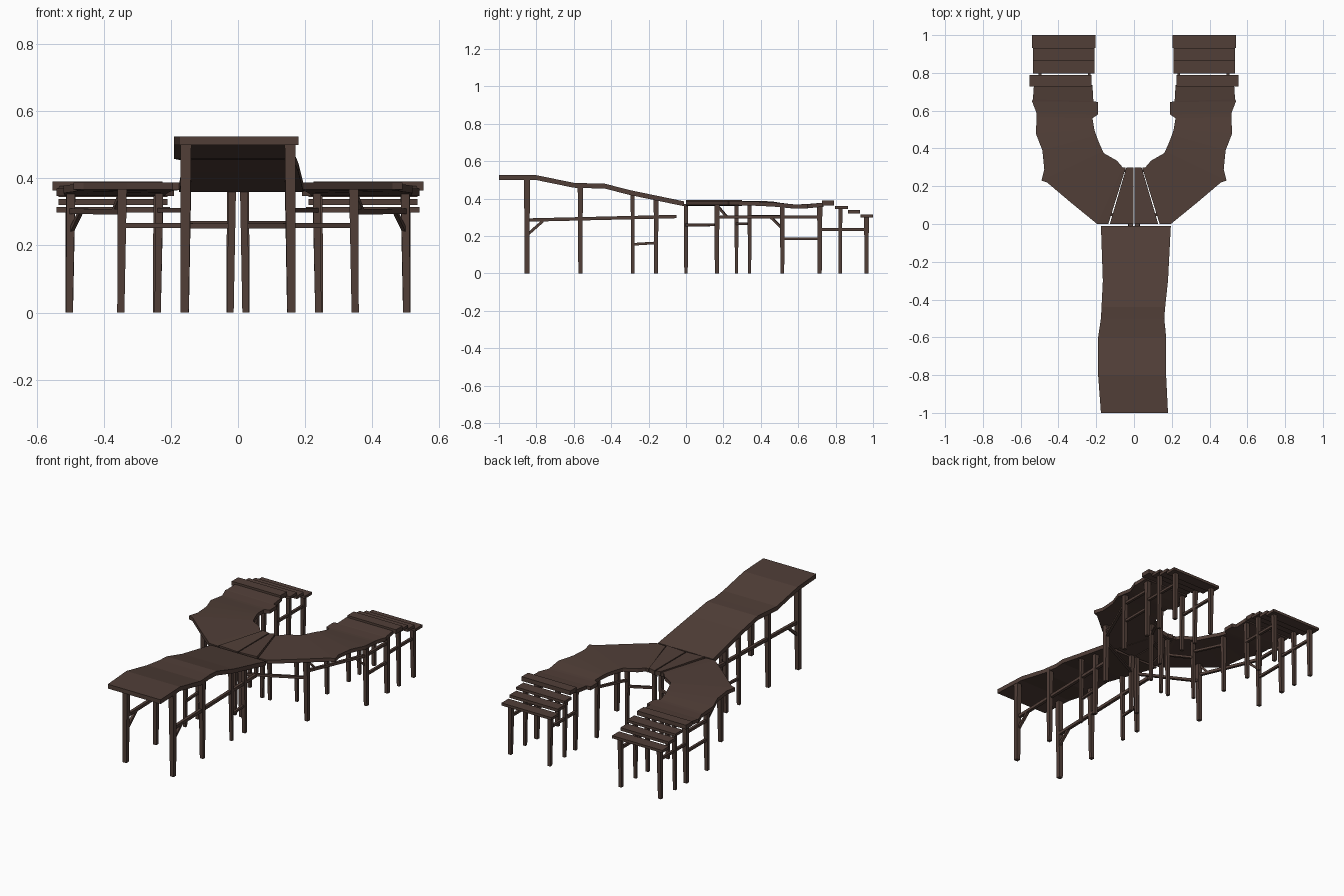
import bpy, bmesh
from mathutils import Vector

wood = bpy.data.materials.new("dark brown wood")
wood.diffuse_color = (0.082, 0.049, 0.039, 1)


def finish(bm, name, mirror):
    bmesh.ops.recalc_face_normals(bm, faces=bm.faces)
    me = bpy.data.meshes.new(name)
    bm.to_mesh(me)
    bm.free()
    me.materials.append(wood)
    ob = bpy.data.objects.new(name, me)
    bpy.context.collection.objects.link(ob)
    if mirror:
        m = ob.modifiers.new("mirror", 'MIRROR')
        m.use_mirror_merge = False
    return ob


def loft(bm, rings):
    """Join rings of four points into a closed solid."""
    vs = [[bm.verts.new(p) for p in r] for r in rings]
    for a, b in zip(vs, vs[1:]):
        for i in range(4):
            j = (i + 1) % 4
            bm.faces.new((a[i], a[j], b[j], b[i]))
    bm.faces.new(vs[0])
    bm.faces.new(vs[-1])


def deck(name, rows, thick, mirror=True):
    """rows: (x1, y1, x2, y2, z top) across the walkway."""
    bm = bmesh.new()
    loft(bm, [[(a, b, z), (c, d, z), (c, d, z - thick), (a, b, z - thick)]
              for a, b, c, d, z in rows])
    return finish(bm, name, mirror)


def leg(name, x, y, top, w):
    bm = bmesh.new()

    def ring(r, z, dx=0):
        return [(x + dx + i * r, y + j * r, z)
                for i, j in ((-1, -1), (1, -1), (1, 1), (-1, 1))]
    loft(bm, [ring(w * 0.38, 0, 0.004), ring(w * 0.5, top)])
    return finish(bm, name, True)


def beam(name, p, q, w=0.014):
    bm = bmesh.new()
    p, q = Vector(p), Vector(q)
    d = (q - p).normalized()
    s = d.cross(Vector((0, 0, 1))).normalized() * w / 2
    u = s.cross(d).normalized() * w / 2
    loft(bm, [[c + s + u, c - s + u, c - s - u, c + s - u] for c in (p, q)])
    return finish(bm, name, True)


# Sloping stem walkway
deck("stem_deck", [
    (-.175, -1, .18, -1, .525), (-.19, -.8, .17, -.8, .525),
    (-.19, -.6, .17, -.6, .484), (-.175, -.5, .16, -.5, .481),
    (-.172, -.44, .165, -.44, .481), (-.165, -.3, .18, -.3, .445),
    (-.175, -.01, .195, -.01, .385)], .026, False)

# Wedge board at the fork, then the curved branch
deck("fork_wedge_board", [(.003, .30, .003, 0, .386), (.04, .30, .128, 0, .392)], .026)
deck("branch_deck", [
    (.043, .30, .136, 0, .386), (.06, .30, .195, 0, .388),
    (.09, .335, .33, .11, .388), (.16, .375, .46, .22, .388),
    (.165, .385, .49, .23, .388), (.185, .43, .475, .29, .386),
    (.20, .47, .485, .39, .383), (.21, .50, .52, .48, .378),
    (.22, .56, .515, .565, .370), (.19, .58, .515, .585, .369),
    (.19, .645, .54, .65, .370), (.215, .65, .535, .66, .371),
    (.22, .735, .53, .735, .378)], .022)

# End board and descending steps
for name, x1, x2, y1, y2, z, t in (
        ("end_board", .225, .552, .728, .79, .39, .026),
        ("step_board_1", .21, .535, .797, .866, .361, .016),
        ("step_board_2", .21, .535, .866, .931, .338, .018),
        ("step_board_3", .203, .54, .933, 1.0, .314, .016)):
    deck(name, [(x1, y1, x2, y1, z), (x1, y2, x2, y2, z)], t)

# Legs
for i, (x, y, top, w) in enumerate((
        (.155, -.85, .505, .032), (.153, -.565, .465, .028),
        (.152, -.285, .425, .022), (.152, -.16, .40, .026),
        (.018, 0.0, .37, .024), (.345, .165, .37, .028),
        (.022, .27, .37, .022), (.155, .34, .37, .022),
        (.235, .515, .355, .024), (.498, .515, .36, .026),
        (.24, .715, .36, .024), (.498, .715, .362, .028),
        (.235, .825, .35, .022), (.50, .825, .35, .022),
        (.235, .965, .305, .024), (.50, .965, .305, .026))):
    leg("leg_%d" % (i + 1), x, y, top, w)

# Rails between legs and diagonal braces
for i, (p, q, w) in enumerate((
        ((.152, -.85, .285), (.152, -.05, .304), .018),
        ((.152, -.85, .205), (.152, -.765, .28), .015),
        ((.152, -.29, .155), (.152, -.16, .163), .014),
        ((.018, 0, .258), (.345, .165, .260), .015),
        ((.345, .165, .30), (.498, .515, .302), .016),
        ((.498, .515, .302), (.498, .715, .302), .016),
        ((.345, .165, .365), (.37, .22, .30), .012),
        ((.498, .515, .24), (.47, .455, .298), .012),
        ((.022, .27, .266), (.155, .34, .266), .014),
        ((.155, .34, .305), (.237, .515, .305), .014),
        ((.498, .515, .185), (.498, .715, .185), .015),
        ((.498, .715, .235), (.498, .965, .235), .015),
        ((.237, .715, .235), (.237, .965, .235), .015))):
    beam("rail_%d" % (i + 1), p, q, w)
